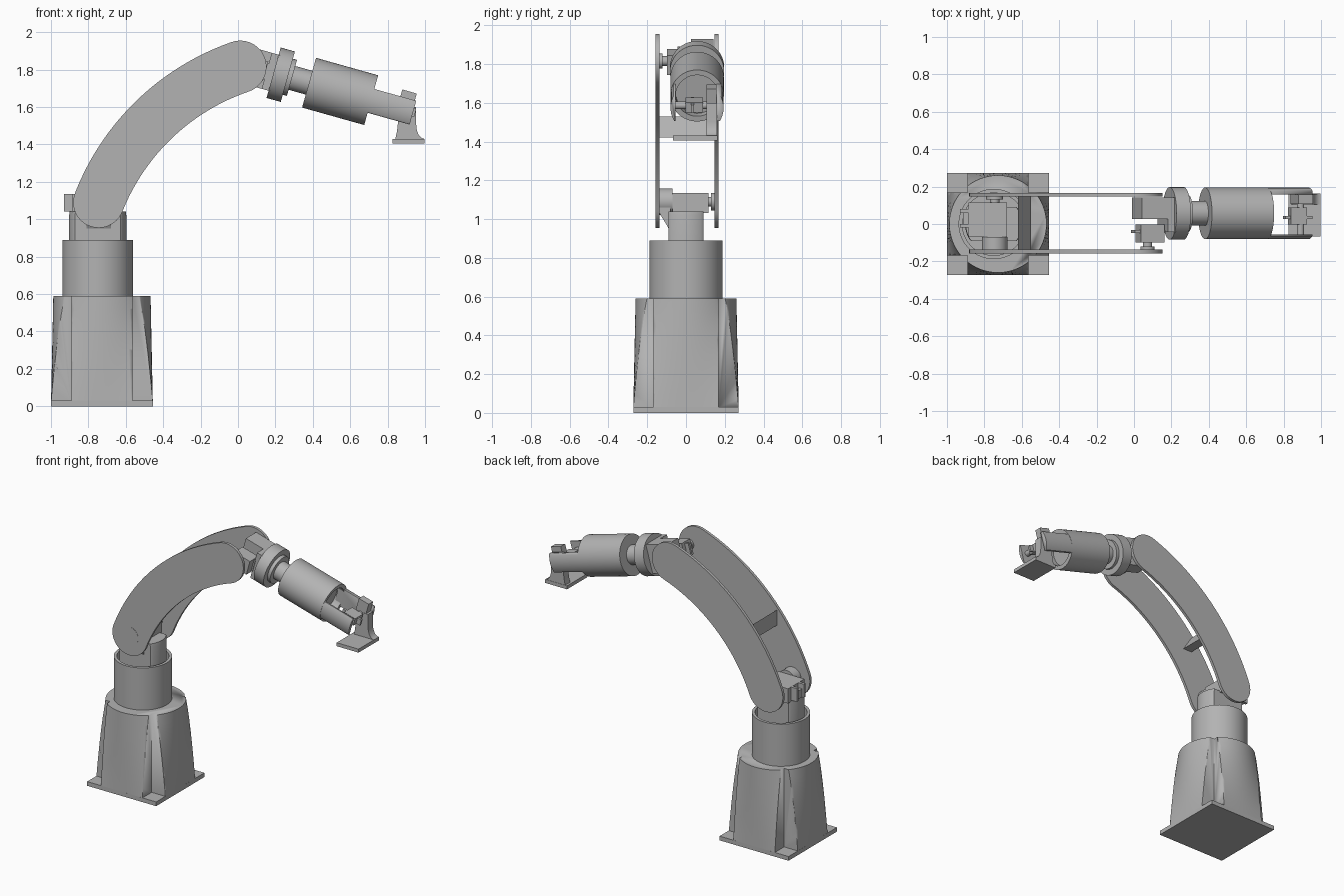
import bpy, bmesh, math
from mathutils import Matrix, Vector

cube = bpy.data.objects.get("Cube")
if cube:
    bpy.data.objects.remove(cube)

grey = bpy.data.materials.new("satin_grey")
grey.use_nodes = True
GREY = (0.45, 0.45, 0.45, 1)
grey.diffuse_color = GREY
grey.node_tree.nodes["Principled BSDF"].inputs["Base Color"].default_value = GREY

WORLD = Matrix()
TILT = math.radians(15.7)
# forearm frame: x runs along the forearm, z is across it
FORE = Matrix.Translation((0.38, 0.057, 1.73)) @ Matrix.Rotation(TILT, 4, "Y")


def finish(name, bm, frame=WORLD):
    bmesh.ops.recalc_face_normals(bm, faces=bm.faces)
    mesh = bpy.data.meshes.new(name)
    bm.to_mesh(mesh)
    bm.free()
    mesh.transform(frame)
    mesh.materials.append(grey)
    for p in mesh.polygons:
        p.use_smooth = True
    mesh.set_sharp_from_angle(angle=math.radians(30))
    ob = bpy.data.objects.new(name, mesh)
    bpy.context.collection.objects.link(ob)
    return ob


def loft(name, rings, frame=WORLD):
    """Skin a list of equal-length point rings and cap both ends."""
    bm = bmesh.new()
    vs = [[bm.verts.new(p) for p in ring] for ring in rings]
    n = len(vs[0])
    for a, b in zip(vs, vs[1:]):
        for i in range(n):
            bm.faces.new((a[i], a[(i + 1) % n], b[(i + 1) % n], b[i]))
    bm.faces.new(vs[0])
    bm.faces.new(vs[-1])
    return finish(name, bm, frame)


def box(name, x, y, z, frame=WORLD):
    ring = [(x[0], y[0]), (x[1], y[0]), (x[1], y[1]), (x[0], y[1])]
    return loft(name, [[(*p, h) for p in ring] for h in z], frame)


def prism(name, pts, y, frame=WORLD):
    """Extrude an xz outline along y."""
    return loft(name, [[(px, d, pz) for px, pz in pts] for d in y], frame)


def turned(name, profile, axis, frame=WORLD, n=64):
    """Stack of (position, radius) circles along an axis."""
    rings = []
    for d, r in profile:
        ring = []
        for i in range(n):
            t = math.tau * i / n
            c, s = r * math.cos(t), r * math.sin(t)
            ring.append({"X": (d, c, s), "Y": (c, d, s), "Z": (c, s, d)}[axis])
        rings.append(ring)
    return loft(name, rings, frame)


def boolean(target, cutter, operation="DIFFERENCE"):
    mod = target.modifiers.new(operation.lower(), "BOOLEAN")
    mod.object, mod.operation, mod.solver = cutter, operation, "EXACT"
    cutter.hide_render = True
    cutter.hide_viewport = True
    cutter.display_type = "WIRE"


def at(x, y, z):
    return Matrix.Translation((x, y, z))


# base: square plate, square-to-round pedestal with four corner pockets
BASE = at(-0.7275, 0, 0)
HALF = 0.272
box("base_plate", (-HALF, HALF), (-HALF, HALF), (0, 0.03), BASE)
angles = [math.tau * i / 96 for i in range(96)]
square = [HALF / max(abs(math.cos(t)), abs(math.sin(t))) for t in angles]
rings = []
for k in range(9):
    f = k / 8
    rings.append([((d + (0.26 - d) * f) * math.cos(t), (d + (0.26 - d) * f) * math.sin(t),
                   0.025 + 0.565 * f) for t, d in zip(angles, square)])
pedestal = loft("pedestal", rings, BASE)
for sx in (-1, 1):
    for sy in (-1, 1):
        cutter = box("pocket_cutter", sorted((sx * 0.164, sx * 0.5)),
                     sorted((sy * 0.168, sy * 0.5)), (0, 0.7), BASE)
        boolean(pedestal, cutter)

# turntable: open-topped drum with a flat-sided shoulder block
TURN = at(-0.75, 0, 0)
turned("turntable_drum", [(0.58, 0.188), (0.89, 0.188), (0.89, 0.168), (0.82, 0.168)], "Z", TURN)
outline = [(0.153 * math.cos(t), max(-0.09, min(0.09, 0.153 * math.sin(t)))) for t in angles]
loft("shoulder_block", [[(x * s, y, z) for x, y in outline]
                        for z, s in ((0.81, 1), (1.02, 1), (1.04, 0.98))], TURN)

# shoulder joint: bracket, boss, motor and horn
SHOULDER = (-0.745, 1.09)
gusset = [(-0.08, 0.93), (-0.1, 0.97), (-0.137, 1.03), (-0.137, 1.06), (-0.08, 1.06)]
loft("shoulder_gusset", [[(x, y, z) for y, z in gusset] for x in (-0.81, -0.68)])
JOINT = at(SHOULDER[0], 0, SHOULDER[1])
turned("shoulder_boss", [(-0.158, 0.068), (-0.07, 0.068)], "Y", JOINT)
box("shoulder_motor", (-0.885, -0.68), (-0.07, 0.115), (1.03, 1.135))
for i, y in enumerate((-0.02, 0.06)):
    box(f"motor_ear_{i}", (-0.93, -0.88), (y, y + 0.02), (1.04, 1.135))
box("motor_ear_bridge", (-0.915, -0.88), (-0.02, 0.08), (1.04, 1.1))
turned("shoulder_horn", [(0.11, 0.025), (0.13, 0.025), (0.13, 0.045), (0.15, 0.045)], "Y", JOINT)

# upper arm: two curved side plates with rounded ends
p0, p1 = Vector(SHOULDER), Vector((0.012, 1.815))
chord = p1 - p0
length, sag = chord.length, 0.115
radius = (length ** 2 / 4 + sag ** 2) / (2 * sag)
normal = Vector((-chord.y, chord.x)).normalized()
centre = (p0 + p1) / 2 + normal * (sag - radius)
a0 = math.atan2(p0.y - centre.y, p0.x - centre.x)
a1 = math.atan2(p1.y - centre.y, p1.x - centre.x)


def polar(c, r, t):
    return (c.x + r * math.cos(t), c.y + r * math.sin(t))


W0, W1, N = 0.136, 0.14, 40
steps = [i / N for i in range(N + 1)]
outer = [polar(centre, radius + W0 + (W1 - W0) * f, a0 + (a1 - a0) * f) for f in steps]
inner = [polar(centre, radius - W0 - (W1 - W0) * f, a0 + (a1 - a0) * f) for f in steps]
tip = [polar(p1, W1, a1 - math.pi * i / 24) for i in range(1, 24)]
tail = [polar(p0, W0, a0 + math.pi - math.pi * i / 24) for i in range(1, 24)]
arm = outer + tip + inner[::-1] + tail
prism("arm_plate_front", arm, (-0.157, -0.137))
prism("arm_plate_back", arm, (0.147, 0.167))
prism("arm_brace", [(-0.62, 1.53), (-0.55, 1.42), (-0.62, 1.42)], (-0.14, 0.15))

# elbow joint: motor, boss and link bracket
turned("elbow_boss", [(-0.14, 0.038), (-0.12, 0.038), (-0.12, 0.025), (-0.09, 0.025)],
       "Y", at(p1.x + 0.06, 0, p1.y))
box("elbow_motor", (-0.37, -0.24), (-0.155, -0.06), (-0.055, 0.05), FORE)
box("elbow_motor_flange", (-0.40, -0.23), (-0.105, -0.09), (-0.045, 0.04), FORE)
box("elbow_bracket", (-0.378, -0.2), (-0.03, 0.085), (-0.1, 0.1), FORE)
box("elbow_bracket_face", (-0.235, -0.19), (-0.1, 0.085), (-0.1, 0.1), FORE)

# forearm: disc, shaft and wrist barrel
turned("forearm_disc", [(-0.197, 0.14), (-0.118, 0.14)], "X", FORE)
turned("forearm_collar", [(-0.12, 0.1), (-0.095, 0.1)], "X", FORE)
turned("forearm_shaft", [(-0.13, 0.066), (0.01, 0.066)], "X", FORE)
turned("wrist_barrel", [(0, 0.138), (0.345, 0.138), (0.345, 0.11), (0.29, 0.11)], "X", FORE)

# wrist fork: two prongs that continue the barrel wall
for name, y in (("wrist_prong_front", (-0.2, -0.112)), ("wrist_prong_back", (0.1, 0.2))):
    prong = turned(name, [(0.3, 0.137), (0.578, 0.137)], "X", FORE)
    slab = box(name + "_cutter", (0.2, 0.7), y, (-0.07, 0.062), FORE)
    boolean(prong, slab, "INTERSECT")

# wrist motor with tabs and axle
box("wrist_motor", (0.47, 0.56), (-0.06, 0.03), (-0.03, 0.025), FORE)
box("wrist_motor_tab", (0.44, 0.59), (-0.03, -0.015), (-0.025, 0.02), FORE)
turned("wrist_axle", [(-0.12, 0.02), (0.06, 0.02)], "Y", FORE @ at(0.53, 0, 0))
box("wrist_clamp", (0.49, 0.57), (0.05, 0.1), (-0.06, 0.1), FORE)

# foot tool: flat sole with a flared upright on the back side
box("tool_sole", (0.825, 0.998), (-0.067, 0.162), (1.405, 1.43))
flare = [(0.998 - 0.045 * math.sin(t), 1.505 - 0.075 * math.cos(t))
         for t in (math.pi / 2 * i / 10 for i in range(11))]
prism("tool_upright", [(0.84, 1.425)] + flare + [(0.953, 1.6), (0.865, 1.6), (0.85, 1.47)],
      (0.105, 0.16))
